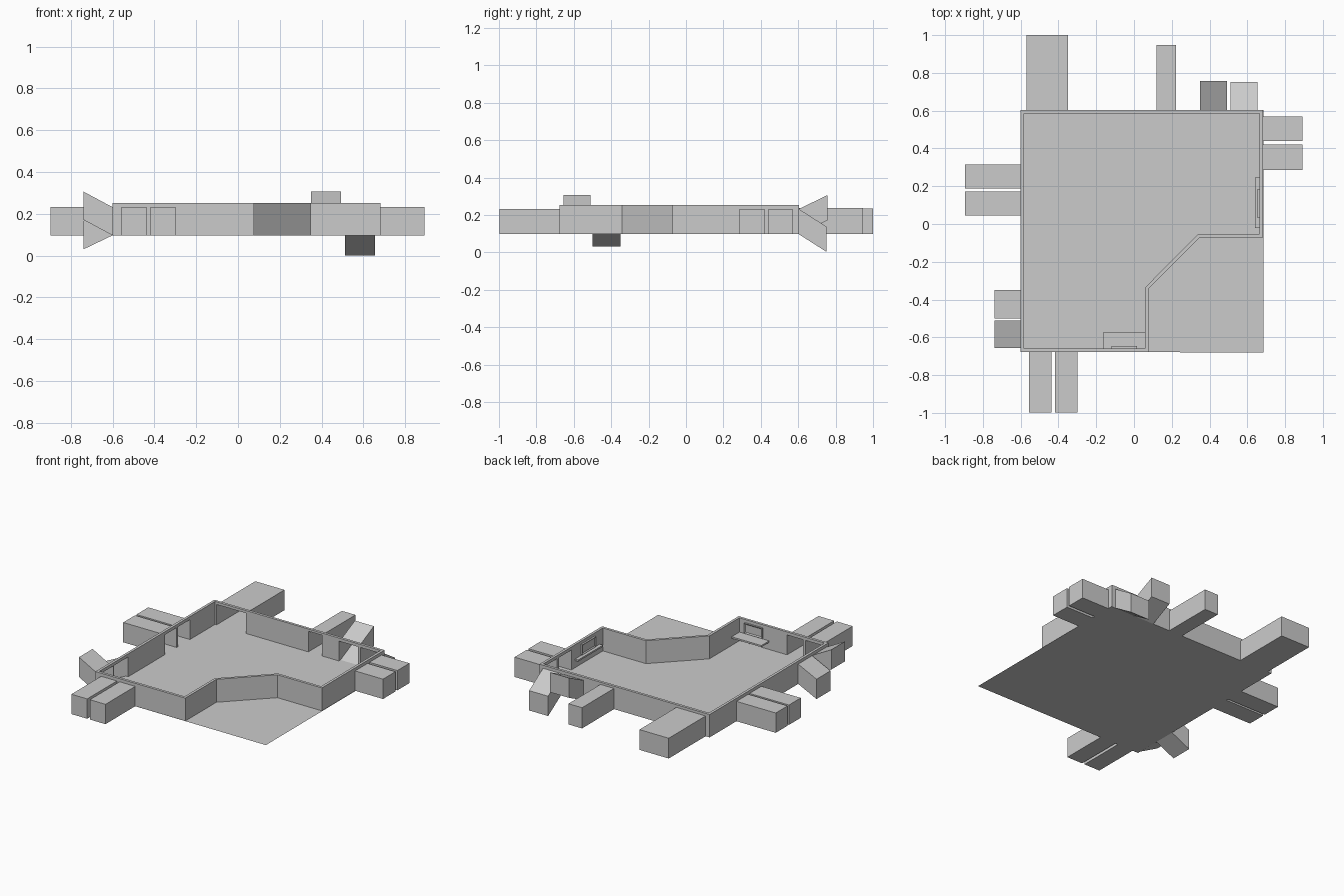
import bpy, bmesh
from mathutils import Vector

if "Cube" in bpy.data.objects:
    bpy.data.objects.remove(bpy.data.objects["Cube"])

Z0, Z1, DOOR = 0.097, 0.253, 0.232   # floor, wall top, passage ceiling
X0, X1, Y0, Y1 = -0.6, 0.682, -0.677, 0.603
T = 0.018                            # wall thickness


def finish(name, bm, fix=True):
    if fix:
        bmesh.ops.recalc_face_normals(bm, faces=bm.faces)
    me = bpy.data.meshes.new(name)
    bm.to_mesh(me)
    bm.free()
    ob = bpy.data.objects.new(name, me)
    bpy.context.collection.objects.link(ob)
    return ob


def add_box(bm, lo, hi):
    vs = bmesh.ops.create_cube(bm, size=1)["verts"]
    for v in vs:
        v.co = Vector([lo[i] + (v.co[i] + 0.5) * (hi[i] - lo[i]) for i in range(3)])


def box(name, lo, hi):
    bm = bmesh.new()
    add_box(bm, lo, hi)
    return finish(name, bm)


def framed_panel(name, lo, hi, axis, sign):
    """Flat board with a raised rim, facing into the room."""
    bm = bmesh.new()
    add_box(bm, lo, hi)
    n = Vector((0, 0, 0))
    n[axis] = sign
    bm.normal_update()
    face = max(bm.faces, key=lambda f: f.normal.dot(n))
    bmesh.ops.inset_region(bm, faces=[face], thickness=0.011)
    for v in face.verts:
        v.co -= n * 0.006
    return finish(name, bm)


# Floor sheet
bm = bmesh.new()
bm.faces.new([bm.verts.new(p) for p in
              ((X0, Y0, Z0), (X1 + .004, Y0 - .003, Z0), (X1 + .004, Y1, Z0), (X0, Y1, Z0))])
finish("floor", bm, False)

# Wall ring with a mitred inner outline
outline = [Vector(p) for p in ((X0, Y0), (0.077, Y0), (0.077, -0.343), (0.347, -0.072),
                               (X1, -0.072), (X1, Y1), (X0, Y1))]
inner = []
for i, p in enumerate(outline):
    a = (p - outline[i - 1]).normalized()
    b = (outline[(i + 1) % len(outline)] - p).normalized()
    na, nb = Vector((-a.y, a.x)), Vector((-b.y, b.x))
    inner.append(p + (na + nb) * (T / (1 + na.dot(nb))))
bm = bmesh.new()
rings = [[bm.verts.new((p.x, p.y, z)) for p in path]
         for path, z in ((outline, Z0), (outline, Z1), (inner, Z1), (inner, Z0))]
for k in range(4):
    r, s = rings[k], rings[(k + 1) % 4]
    for i in range(len(outline)):
        j = (i + 1) % len(outline)
        bm.faces.new((r[i], r[j], s[j], s[i]))
walls = finish("walls", bm)

# Passages: name, side, start, end, reach, ceiling, rise at far end
passages = [
    ("wide_back_passage", "back", -0.57, -0.35, 1.0, 0.235, 0),
    ("narrow_back_passage", "back", 0.12, 0.222, 0.947, 0.238, 0),
    ("back_ramp_up", "back", 0.35, 0.493, 0.757, DOOR, 0.074),
    ("back_ramp_down", "back", 0.512, 0.655, 0.752, DOOR, -0.095),
    ("right_passage_a", "right", 0.44, 0.57, 0.892, DOOR, 0),
    ("right_passage_b", "right", 0.286, 0.42, 0.892, DOOR, 0),
    ("left_passage_a", "left", 0.187, 0.314, -0.896, DOOR, 0),
    ("left_passage_b", "left", 0.045, 0.172, -0.896, DOOR, 0),
    ("left_ramp_down", "left", -0.5, -0.35, -0.738, DOOR, -0.066),
    ("left_ramp_up", "left", -0.656, -0.51, -0.738, DOOR, 0.074),
    ("front_passage_a", "front", -0.557, -0.438, -0.997, DOOR, 0),
    ("front_passage_b", "front", -0.418, -0.3, -0.997, DOOR, 0),
]
base = {"back": Y1, "right": X1, "left": X0, "front": Y0}
cut = bmesh.new()
for name, side, a, b, reach, top, rise in passages:
    along_y = side in ("back", "front")

    def pt(u, w, z):
        return (u, w, z) if along_y else (w, u, z)

    start = base[side]
    # Hollow shell, open toward the room
    bm = bmesh.new()
    near, far = [[bm.verts.new(pt(u, w, z + dz)) for u, z in
                  ((a, Z0), (b, Z0), (b, top), (a, top))]
                 for w, dz in ((start, 0), (reach, rise))]
    for i in range(4):
        j = (i + 1) % 4
        bm.faces.new((near[i], near[j], far[j], far[i]))
    bm.faces.new(far)
    finish(name, bm)
    # Matching doorway through the wall
    e = 0.03
    p, q = pt(a, start - e, Z0 - 0.02), pt(b, start + e, top)
    add_box(cut, p, q)
cutter = finish("doorway_cutter", cut)
cutter.hide_render = True
cutter.display_type = 'WIRE'
mod = walls.modifiers.new("doorways", 'BOOLEAN')
mod.operation = 'DIFFERENCE'
mod.solver = 'EXACT'
mod.object = cutter

# Apply the doorways and drop the helper
dg = bpy.context.evaluated_depsgraph_get()
cut_mesh = bpy.data.meshes.new_from_object(walls.evaluated_get(dg))
walls.modifiers.clear()
walls.data = cut_mesh
bpy.data.objects.remove(cutter)

# Counter and shelf with framed panels above
box("front_counter", (-0.165, Y0 + T, 0.145), (0.061, -0.575, 0.156))
framed_panel("front_panel", (-0.118, Y0 + T, 0.163), (0.017, -0.647, 0.232), 1, 1)
box("right_shelf", (0.64, -0.02, 0.145), (X1 - T, 0.245, 0.156))
framed_panel("right_panel", (0.652, 0.035, 0.163), (X1 - T, 0.182, 0.232), 0, -1)
